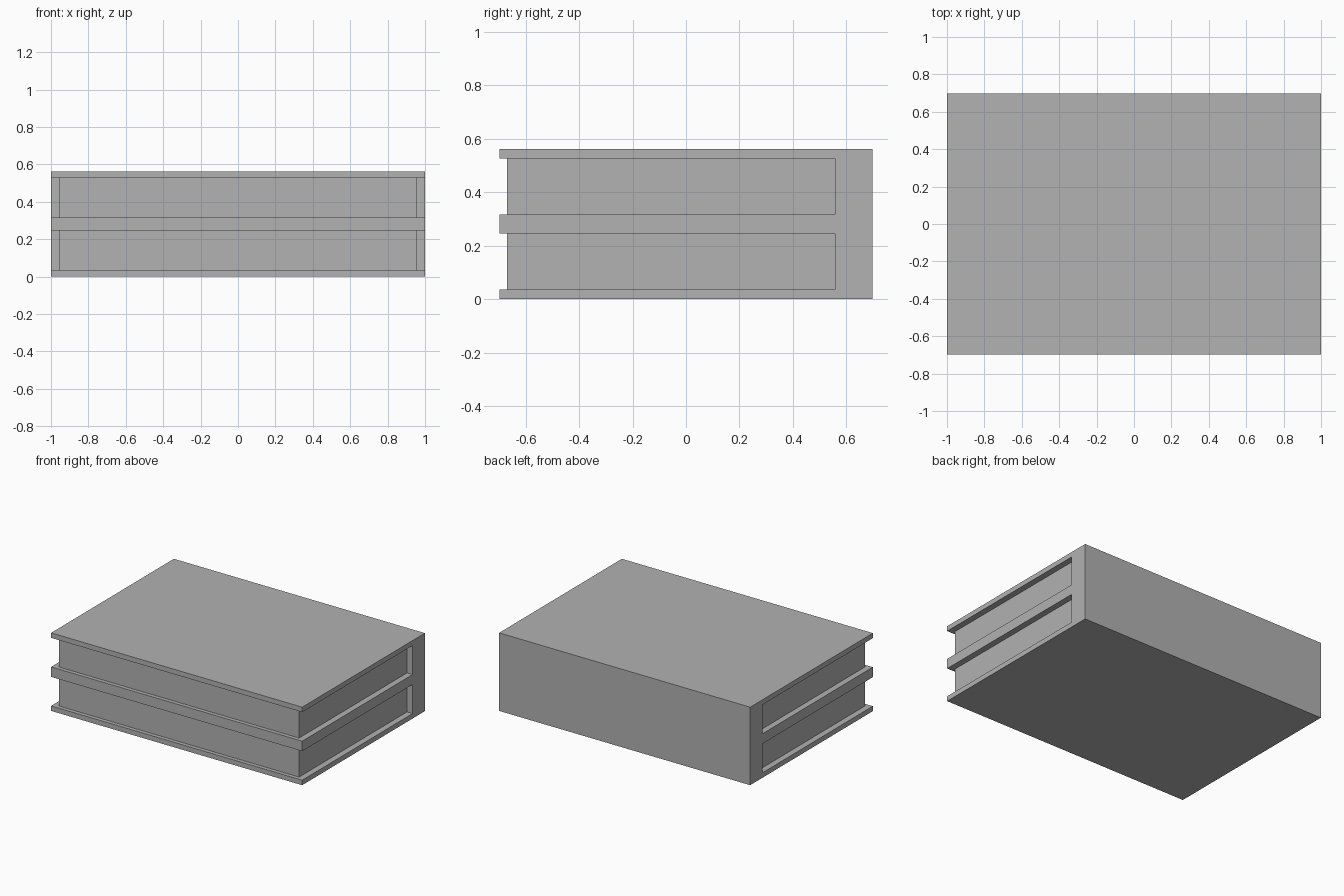
import bpy
import bmesh

cube = bpy.data.objects.get("Cube")
if cube:
    bpy.data.objects.remove(cube, do_unlink=True)

# Single flat colour
grey = bpy.data.materials.new("mid_grey")
grey.use_nodes = True
colour = (0.445, 0.445, 0.445, 1)
grey.diffuse_color = colour
grey.node_tree.nodes["Principled BSDF"].inputs["Base Color"].default_value = colour

HALF_W, HALF_D = 1.0, 0.698      # cover half width and half depth
BOARD, BOOK_H = 0.036, 0.281     # board thickness and height of one book
PAGE_W, PAGE_FRONT, SPINE = 0.956, -0.67, 0.558


def extrude_profile(name, profile, half_width):
    """Extrude a closed (y, z) outline along x, centred on x = 0."""
    bm = bmesh.new()
    face = bm.faces.new([bm.verts.new((-half_width, y, z)) for y, z in profile])
    result = bmesh.ops.extrude_face_region(bm, geom=[face])
    moved = [v for v in result["geom"] if isinstance(v, bmesh.types.BMVert)]
    bmesh.ops.translate(bm, verts=moved, vec=(2 * half_width, 0, 0))
    bmesh.ops.recalc_face_normals(bm, faces=bm.faces)
    mesh = bpy.data.meshes.new(name)
    bm.to_mesh(mesh)
    bm.free()
    mesh.materials.append(grey)
    obj = bpy.data.objects.new(name, mesh)
    bpy.context.collection.objects.link(obj)
    return obj


for label, z in (("lower", 0), ("upper", BOOK_H)):
    low, high, top = z + BOARD, z + BOOK_H - BOARD, z + BOOK_H
    # Cover: two boards joined by a thick spine at the back
    extrude_profile(label + "_book_cover", [
        (-HALF_D, z), (HALF_D, z), (HALF_D, top), (-HALF_D, top),
        (-HALF_D, high), (SPINE, high), (SPINE, low), (-HALF_D, low)], HALF_W)
    # Page block, recessed on its three open sides
    extrude_profile(label + "_book_pages", [
        (PAGE_FRONT, low), (SPINE, low), (SPINE, high), (PAGE_FRONT, high)], PAGE_W)
